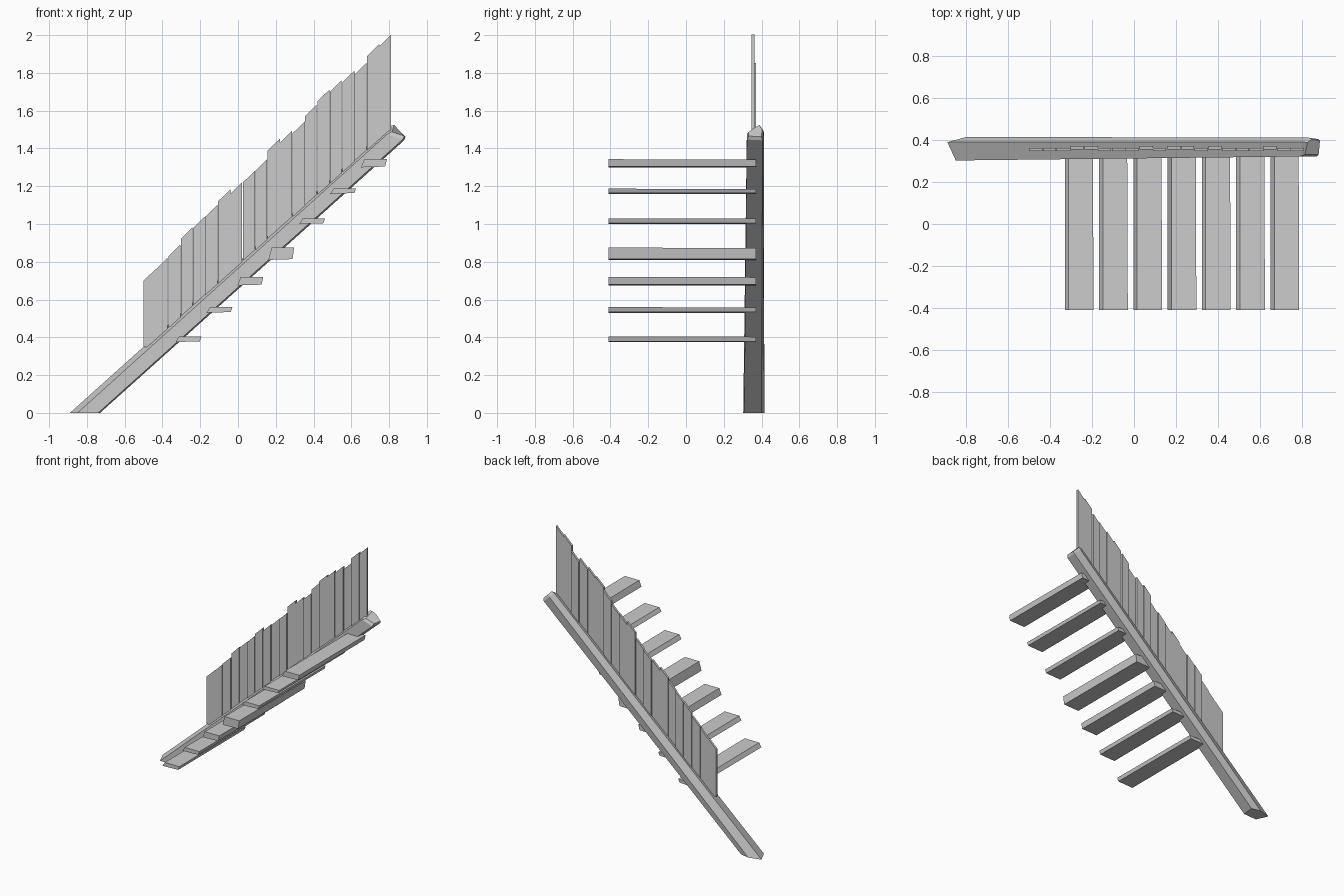
import bpy, bmesh
from mathutils import Vector

if "Cube" in bpy.data.objects:
    bpy.data.objects.remove(bpy.data.objects["Cube"])


def loft(name, rings):
    """Closed solid through a series of equal-sized point rings."""
    bm = bmesh.new()
    vs = [[bm.verts.new(p) for p in r] for r in rings]
    n = len(rings[0])
    for a, b in zip(vs, vs[1:]):
        for i in range(n):
            j = (i + 1) % n
            bm.faces.new((a[i], a[j], b[j], b[i]))
    bm.faces.new(vs[0][::-1])
    bm.faces.new(vs[-1])
    bmesh.ops.recalc_face_normals(bm, faces=bm.faces)
    me = bpy.data.meshes.new(name)
    bm.to_mesh(me)
    bm.free()
    ob = bpy.data.objects.new(name, me)
    bpy.context.collection.objects.link(ob)
    return ob


# Sloping stringer beam: ground section, top section, chamfered end
foot = [(-0.85, 0.303, 0), (-0.89, 0.39, 0), (-0.80, 0.415, 0),
        (-0.73, 0.40, 0), (-0.74, 0.308, 0)]
head = [(0.79, 0.322, 1.475), (0.805, 0.392, 1.52), (0.83, 0.412, 1.49),
        (0.88, 0.405, 1.443), (0.872, 0.322, 1.447)]
mid = sum((Vector(p) for p in head), Vector()) / 5
cap = [mid + (Vector(p) - mid) * 0.8 + Vector((0.016, 0, 0.013)) for p in head]
loft("stringer_beam", [foot, head, cap])

# Fence boards standing on the beam, with slanted uneven tops
tops = [.70, .76, .83, .92, .98, 1.04, 1.12, 1.16, 1.22, 1.28,
        1.39, 1.43, 1.48, 1.57, 1.65, 1.70, 1.75, 1.79, 1.89, 1.94]
step = 1.315 / 20
back = {3, 4, 8, 10, 11, 13, 17}
for i, t in enumerate(tops):
    x0 = -0.5 + i * step
    x1 = x0 + step - (0.004 if i % 2 else 0.001)
    y0 = 0.355 if i in back else 0.347
    y1 = y0 + 0.016
    b0 = 0.894 * (x0 + 0.89) - 0.045
    b1 = b0 + 0.894 * step
    if i == 0:
        b0 = b1 = 0.35
    prof = [(x0, b0), (x1, b1), (x1, t + 0.062), (x0, t)]
    loft(f"fence_board_{i + 1}",
         [[(x, y, z) for x, z in prof] for y in (y0, y1)])

# Cantilevered treads with a sloped leading edge
treads = [(.375, .405), (.53, .56), (.675, .72), (.81, .875),
          (1.0, 1.03), (1.16, 1.187), (1.30, 1.343)]
for i, (zb, zt) in enumerate(treads):
    x = -0.33 + i * 0.1635
    rings = []
    for y, dx, dz in ((-0.41, 0, 0), (0.37, -0.003, -0.002)):
        rings.append([(x, y, zb), (x + 0.128 + dx, y, zb + 0.004),
                      (x + 0.137 + dx, y, zt + dz), (x + 0.018, y, zt + dz)])
    loft(f"tread_{i + 1}", rings)
